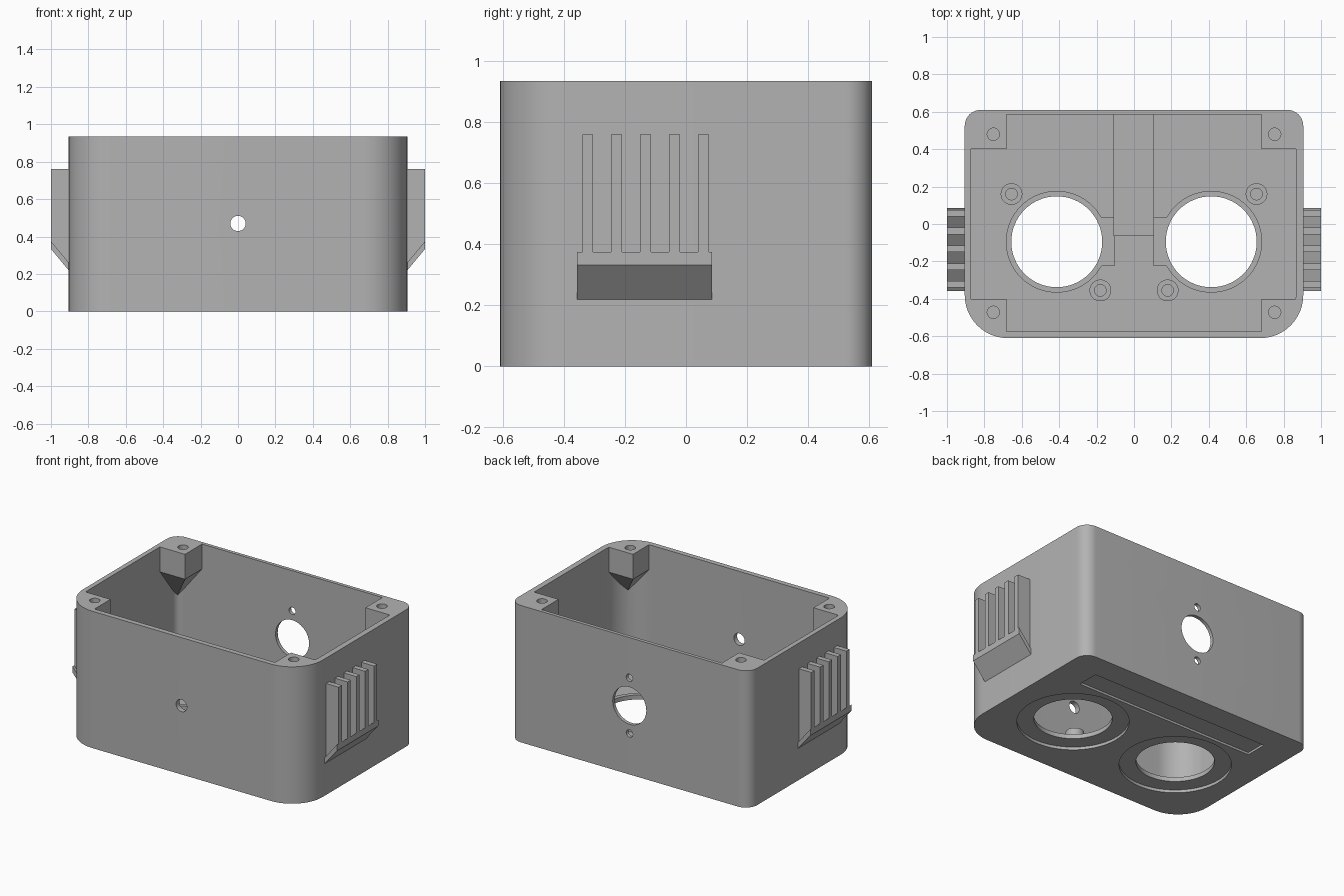
import bpy, bmesh, math
from mathutils import Matrix, Vector

if "Cube" in bpy.data.objects:
    bpy.data.objects.remove(bpy.data.objects["Cube"], do_unlink=True)

grey = bpy.data.materials.new("plain grey")
grey.use_nodes = True
grey.diffuse_color = (0.45, 0.45, 0.45, 1)
grey.node_tree.nodes["Principled BSDF"].inputs["Base Color"].default_value = (0.45, 0.45, 0.45, 1)

TOP = 0.935
FLOOR = 0.035


def finish(name, bm):
    bmesh.ops.recalc_face_normals(bm, faces=bm.faces)
    mesh = bpy.data.meshes.new(name)
    bm.to_mesh(mesh)
    bm.free()
    mesh.materials.append(grey)
    obj = bpy.data.objects.new(name, mesh)
    bpy.context.collection.objects.link(obj)
    return obj


def hull(name, points):
    bm = bmesh.new()
    for p in points:
        bm.verts.new(p)
    bmesh.ops.convex_hull(bm, input=bm.verts)
    bmesh.ops.dissolve_limit(bm, angle_limit=0.01, verts=bm.verts, edges=bm.edges)
    return finish(name, bm)


def box(name, x, y, z):
    return hull(name, [(a, b, c) for a in x for b in y for c in z])


def cylinder(name, centre, radius, depth, axis="Z", segments=48):
    bm = bmesh.new()
    turn = Matrix.Rotation(math.pi / 2, 4, "X") if axis == "Y" else Matrix()
    bmesh.ops.create_cone(bm, cap_ends=True, segments=segments, radius1=radius, radius2=radius,
                          depth=depth, matrix=Matrix.Translation(centre) @ turn)
    return finish(name, bm)


def upright(name, x, y, radius, z0, z1, segments=48):
    return cylinder(name, (x, y, (z0 + z1) / 2), radius, z1 - z0, "Z", segments)


def rounded_box(name, x, y, z, front_r, back_r, steps=12):
    # Plan outline with larger corners at the front than at the back
    corners = [(x[1], y[1], back_r, 0), (x[0], y[1], back_r, 1),
               (x[0], y[0], front_r, 2), (x[1], y[0], front_r, 3)]
    bm = bmesh.new()
    ring = []
    for cx, cy, r, quarter in corners:
        mx = cx - math.copysign(r, cx)
        my = cy - math.copysign(r, cy)
        for i in range(steps + 1):
            a = (quarter + i / steps) * math.pi / 2
            ring.append(bm.verts.new((mx + r * math.cos(a), my + r * math.sin(a), z[0])))
    face = bm.faces.new(ring)
    new = bmesh.ops.extrude_face_region(bm, geom=[face])["geom"]
    bmesh.ops.translate(bm, vec=Vector((0, 0, z[1] - z[0])),
                        verts=[v for v in new if isinstance(v, bmesh.types.BMVert)])
    return finish(name, bm)


def subtract(target, *cutters):
    for cutter in cutters:
        mod = target.modifiers.new("cut", "BOOLEAN")
        mod.operation = "DIFFERENCE"
        mod.solver = "EXACT"
        mod.object = cutter
        bpy.context.view_layer.objects.active = target
        bpy.ops.object.modifier_apply(modifier=mod.name)
        bpy.data.objects.remove(cutter, do_unlink=True)


def smooth(obj):
    bpy.ops.object.select_all(action="DESELECT")
    obj.select_set(True)
    bpy.context.view_layer.objects.active = obj
    bpy.ops.object.shade_smooth_by_angle(angle=math.radians(30))


# Cavity: everything left standing inside the case is taken out of it
cavity = rounded_box("cavity", (-0.872, 0.866), (-0.575, 0.586), (FLOOR, 1.0), 0.2, 0.05)
for sx in (-1, 1):
    for sy in (-1, 1):
        # Corner screw post tapering down into the corner
        square = [(sx * a, sy * b) for a in (0.682, 0.95) for b in (0.402, 0.65)]
        points = [(a, b, z) for a, b in square for z in (0.765, 1.1)]
        subtract(cavity, hull("post", points + [(sx * 0.885, sy * 0.6, 0.51)]))
    # Raised lip round each lens hole with a tab towards the middle
    subtract(cavity, upright("lip", sx * 0.413, -0.095, 0.272, 0.0, 0.05, 64),
             box("tab", (sx * 0.105, sx * 0.25), (-0.225, 0.035), (0.0, 0.05)))
# Low centre rib running to the back wall
subtract(cavity, box("rib", (-0.11, 0.107), (-0.065, 0.7), (0.0, 0.065)))

# Case
case = rounded_box("case", (-0.905, 0.905), (-0.61, 0.61), (0, TOP), 0.23, 0.085)
subtract(case, cavity)
for sx in (-1, 1):
    subtract(case, upright("lens_recess", sx * 0.413, -0.095, 0.348, -0.1, 0.02, 64),
             upright("lens_hole", sx * 0.413, -0.095, 0.243, -0.1, 0.2, 64))
    for y in (-0.472, 0.48):
        subtract(case, upright("lid_screw_hole", sx * 0.752, y, 0.033, 0.78, 1.1, 24))
# Underside label groove, front cable hole, back socket and its screw holes
subtract(case, box("label_groove", (-0.68, 0.68), (0.29, 0.44), (-0.1, 0.015)),
         cylinder("cable_hole", (0, -0.6, 0.47), 0.041, 0.2, "Y", 32),
         cylinder("socket_hole", (0, 0.6, 0.47), 0.127, 0.2, "Y"))
for dz in (-0.19, 0.19):
    subtract(case, cylinder("socket_screw_hole", (0, 0.6, 0.47 + dz), 0.025, 0.2, "Y", 24))
smooth(case)

for sx, side in ((1, "left"), (-1, "right")):
    # Screw bosses on the floor
    for x, y, place in ((0.655, 0.16, "outer"), (0.18, -0.355, "inner")):
        boss = upright(f"{side}_{place}_boss", sx * x, y, 0.058, 0.03, 0.125, 32)
        subtract(boss, upright("boss_hole", sx * x, y, 0.031, 0.04, 0.2, 24))
        smooth(boss)

    # Side grille: sloping scoop plate with upright fins
    scoop = [(0.9, 0.213), (1.0, 0.333), (1.0, 0.375), (0.9, 0.255)]
    hull(f"{side}_scoop", [(sx * x, y, z) for x, z in scoop for y in (-0.358, 0.086)])
    fin = [(0.9, 0.235), (0.999, 0.355), (0.999, 0.76), (0.9, 0.76)]
    for i in range(5):
        y = -0.34 + i * 0.095
        hull(f"{side}_fin_{i + 1}", [(sx * x, b, z) for x, z in fin for b in (y, y + 0.035)])
